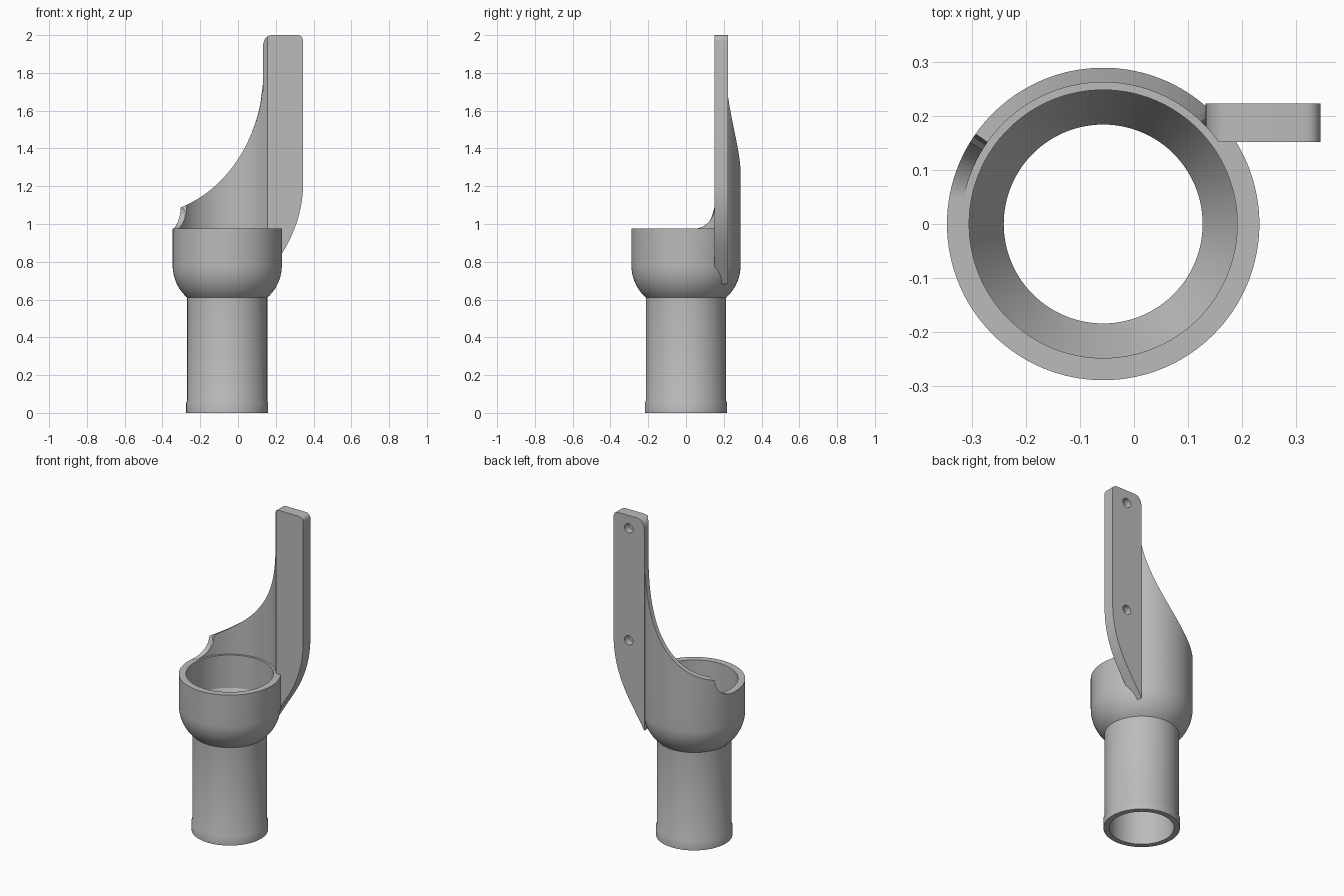
import bpy, bmesh
from math import sin, cos, pi, sqrt, radians
from mathutils import Vector

if "Cube" in bpy.data.objects:
    bpy.data.objects.remove(bpy.data.objects["Cube"], do_unlink=True)

AXIS_X = -0.057
RIM_Z = 0.975
OUTER, LEDGE, INNER = 0.289, 0.262, 0.248

grey = bpy.data.materials.new("plain grey")
colour = (0.5, 0.5, 0.5, 1)
grey.use_nodes = True
grey.diffuse_color = colour
grey.node_tree.nodes["Principled BSDF"].inputs["Base Color"].default_value = colour


def make(name, bm):
    bmesh.ops.recalc_face_normals(bm, faces=bm.faces)
    mesh = bpy.data.meshes.new(name)
    bm.to_mesh(mesh)
    bm.free()
    mesh.materials.append(grey)
    obj = bpy.data.objects.new(name, mesh)
    bpy.context.collection.objects.link(obj)
    return obj


def activate(obj):
    bpy.ops.object.select_all(action='DESELECT')
    obj.select_set(True)
    bpy.context.view_layer.objects.active = obj


def smooth(obj):
    activate(obj)
    bpy.ops.object.shade_smooth_by_angle(angle=radians(25))


def cylinder(name, radius, depth, place, turn=(0, 0, 0), sides=128):
    bpy.ops.mesh.primitive_cylinder_add(vertices=sides, radius=radius, depth=depth,
                                        location=place, rotation=turn)
    bpy.context.object.name = name
    return bpy.context.object


def cut(obj, cutter):
    activate(obj)
    mod = obj.modifiers.new("cut", 'BOOLEAN')
    mod.operation = 'DIFFERENCE'
    mod.solver = 'EXACT'
    mod.object = cutter
    bpy.ops.object.modifier_apply(modifier=mod.name)
    bpy.data.objects.remove(cutter, do_unlink=True)


# Tube and cup: one closed profile spun round the axis
arc_r, arc_z = 0.226, 0.78
bowl = [(OUTER - arc_r + arc_r * cos(a), arc_z - arc_r * sin(a))
        for a in (radians(48.8) * i / 12 for i in range(12, -1, -1))]
profile = [(0.184, 0), (0.217, 0), (0.217, 0.055), (0.212, 0.066)] + bowl
profile += [(OUTER, RIM_Z), (INNER, RIM_Z), (INNER, 0.77), (0.184, 0.64)]
bm = bmesh.new()
ring = [bm.verts.new((AXIS_X + r, 0, z)) for r, z in profile]
edges = [bm.edges.new((v, ring[i - 1])) for i, v in enumerate(ring)]
bmesh.ops.spin(bm, geom=ring + edges, cent=(AXIS_X, 0, 0), axis=(0, 0, 1),
               angle=2 * pi, steps=128, use_merge=True)
bmesh.ops.remove_doubles(bm, verts=bm.verts, dist=1e-5)
smooth(make("tube_and_cup", bm))


# Curved guard: a wall on the rim whose top follows a sweeping curve
def guard_top(x, y):
    u = min((x + 0.5) / 0.64, 1)
    sweep = 1.83 - 0.78 * sqrt(1 - u * u)
    fillet = 0.11
    d = max(y - 0.04, 0)
    if d < fillet:
        sweep = min(sweep, RIM_Z + fillet - sqrt(fillet ** 2 - d ** 2))
    return max(sweep, RIM_Z + 0.001)


bm = bmesh.new()
columns = []
start, end, count = pi - 0.14, radians(36), 110
for i in range(count + 1):
    a = start + (end - start) * i / count
    column = []
    for r in (LEDGE, OUTER):
        x, y = AXIS_X + r * cos(a), r * sin(a)
        low = bm.verts.new((x, y, RIM_Z))
        high = bm.verts.new((x, y, guard_top(x, y)))
        column += [low, high] if r == LEDGE else [high, low]
    columns.append(column)
for a, b in zip(columns, columns[1:]):
    for k in range(4):
        n = (k + 1) % 4
        bm.faces.new((a[k], a[n], b[n], b[k]))
bm.faces.new(columns[0])
bm.faces.new(columns[-1])
smooth(make("curved_guard", bm))


# Mounting plate: outline with rounded top corners and a curved lower edge
def bezier(p0, p1, p2, steps=12):
    p0, p1, p2 = Vector(p0), Vector(p1), Vector(p2)
    return [p0 * (1 - t) ** 2 + p1 * 2 * t * (1 - t) + p2 * t * t
            for t in (i / steps for i in range(steps + 1))]


left, right = 0.132, 0.345
outline = [Vector((left, 0.683))]
outline += bezier((0.23, 0.84), (right, 1.02), (right, 1.22), 16)
outline += bezier((right, 1.965), (right, 2), (0.31, 2))
outline += bezier((0.185, 2), (left, 2), (left, 1.93))
bm = bmesh.new()
face = bm.faces.new([bm.verts.new((p.x, 0.152, p.y)) for p in outline])
grown = bmesh.ops.extrude_face_region(bm, geom=[face])
bmesh.ops.translate(bm, vec=(0, 0.071, 0),
                    verts=[v for v in grown["geom"] if isinstance(v, bmesh.types.BMVert)])
plate = make("mounting_plate", bm)

# Hollow out the inner corner, then sink two screw holes in the back
cut(plate, cylinder("corner_cutter", LEDGE, 1.4, (AXIS_X, 0, 1.42)))
for z in (1.92, 1.22):
    cut(plate, cylinder("hole_cutter", 0.029, 0.1, (0.24, 0.228, z), (pi / 2, 0, 0), 32))
smooth(plate)
